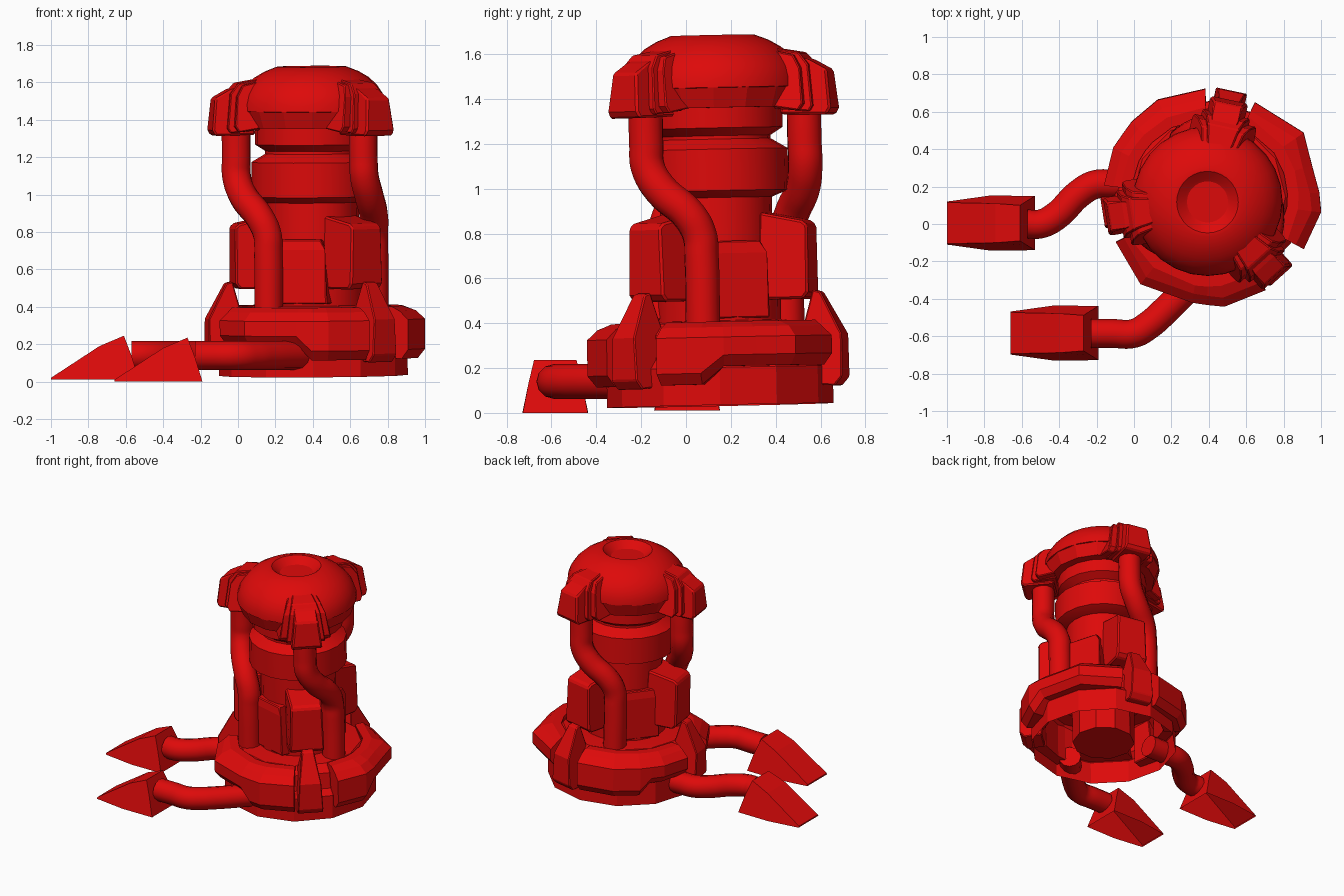
import bpy, bmesh
from math import sin, cos, radians, pi
from mathutils import Matrix

if "Cube" in bpy.data.objects:
    bpy.data.objects.remove(bpy.data.objects["Cube"], do_unlink=True)

red = bpy.data.materials.new("red_paint")
red.use_nodes = True
red.diffuse_color = (0.73, 0.003, 0.003, 1)
red.node_tree.nodes["Principled BSDF"].inputs["Base Color"].default_value = red.diffuse_color

# The tower leans slightly on its base
TOWER = (Matrix.Translation((0.403, 0.154, 0.0)) @ Matrix.Rotation(0.022, 4, "X")
         @ Matrix.Rotation(-0.006, 4, "Y"))
ARMS = (78, 189, 312)


def add(name, bm, matrix, bevel=0.0, smooth=0, hollow=False):
    bmesh.ops.recalc_face_normals(bm, faces=bm.faces)
    if hollow:
        bm.normal_update()
        under = [f for f in bm.faces if f.normal.z < -0.95]
        bmesh.ops.delete(bm, geom=under, context="FACES")
    mesh = bpy.data.meshes.new(name)
    bm.to_mesh(mesh)
    bm.free()
    finish(name, mesh, matrix, bevel, smooth)


def finish(name, mesh, matrix, bevel=0.0, smooth=0):
    mesh.materials.clear()
    mesh.materials.append(red)
    if smooth:
        mesh.shade_smooth()
        mesh.set_sharp_from_angle(angle=radians(smooth))
    obj = bpy.data.objects.new(name, mesh)
    bpy.context.scene.collection.objects.link(obj)
    obj.matrix_world = matrix
    if bevel:
        mod = obj.modifiers.new("Bevel", "BEVEL")
        mod.width = bevel
        mod.segments = 1
        mod.limit_method = "ANGLE"
        mod.angle_limit = radians(40)


def loft(bm, rings):
    """Join equal closed sections and cap both ends."""
    rows = [[bm.verts.new(p) for p in ring] for ring in rings]
    n = len(rows[0])
    for a, b in zip(rows, rows[1:]):
        for i in range(n):
            j = (i + 1) % n
            bm.faces.new((a[i], a[j], b[j], b[i]))
    bm.faces.new(rows[0])
    bm.faces.new(rows[-1])


def lathe(name, profile, sides, smooth=30, hollow=False):
    bm = bmesh.new()
    turns = [2 * pi * k / sides for k in range(sides)]
    loft(bm, [[(r * cos(t), r * sin(t), z) for t in turns] for r, z in profile])
    add(name, bm, TOWER, smooth=smooth, hollow=hollow)


def prism(name, profile, matrix, bevel=0.006, hollow=False):
    """Side profile of (reach, height, half width) mirrored across its plane."""
    bm = bmesh.new()
    loft(bm, [[(r, s * w, z) for r, z, w in profile] for s in (-1, 1)])
    add(name, bm, matrix, bevel, hollow=hollow)


def tube(name, points, radius, matrix):
    curve = bpy.data.curves.new(name, "CURVE")
    curve.dimensions = "3D"
    curve.bevel_depth = radius
    curve.bevel_resolution = 4
    curve.resolution_u = 6
    curve.use_fill_caps = True
    spline = curve.splines.new("BEZIER")
    spline.bezier_points.add(len(points) - 1)
    for bp, p in zip(spline.bezier_points, points):
        bp.co = p
        bp.handle_left_type = bp.handle_right_type = "AUTO"
    temp = bpy.data.objects.new(name + "_path", curve)
    bpy.context.scene.collection.objects.link(temp)
    graph = bpy.context.evaluated_depsgraph_get()
    mesh = bpy.data.meshes.new_from_object(temp.evaluated_get(graph))
    bpy.data.objects.remove(temp, do_unlink=True)
    finish(name, mesh, matrix, smooth=40)


def turned(angle):
    return TOWER @ Matrix.Rotation(radians(angle), 4, "Z")


# Open-bottomed base hull around a central core
lathe("base_hull", [(0.505, 0.033), (0.505, 0.2), (0.47, 0.24), (0.46, 0.35),
                    (0.41, 0.4), (0.29, 0.41)], 12, 20, hollow=True)
lathe("base_core", [(0.215, 0.06), (0.215, 0.4)], 10, 20)

# Stepped column
lathe("column", [(0.28, 0.38), (0.28, 0.5), (0.25, 0.53), (0.25, 0.97), (0.2, 1.0)], 20)
lathe("column_drum", [(0.24, 0.955), (0.325, 0.99), (0.325, 1.175), (0.25, 1.22)], 20)
lathe("column_neck", [(0.25, 1.2), (0.25, 1.235), (0.305, 1.27), (0.305, 1.4)], 20)

# Faceted rim under a smooth dome with a round socket in the top
lathe("dome_rim", [(0.28, 1.36), (0.365, 1.36), (0.398, 1.45), (0.3, 1.46)], 16, 10)
lathe("dome", [(0.36, 1.44), (0.4, 1.45), (0.397, 1.49), (0.38, 1.54), (0.35, 1.585),
               (0.305, 1.628), (0.25, 1.66), (0.185, 1.685), (0.165, 1.685),
               (0.125, 1.65), (0.11, 1.64)], 28)


# Armour skirt: each section has a raised part that clears the hoses
def skirt(name, stations):
    rings = []
    for angle, low, reach in stations:
        t = radians(angle)
        section = [(0.42, low), (reach - 0.04, low), (reach, low + 0.05), (reach, 0.335),
                   (reach - 0.05, 0.38), (0.48, 0.405), (0.42, 0.405)]
        rings.append([(r * cos(t), r * sin(t), z) for r, z in section])
    bm = bmesh.new()
    loft(bm, rings)
    add(name, bm, TOWER)


RAISED, LOW = 0.205, 0.125
skirt("front_skirt", [(206, RAISED, 0.555), (232, RAISED, 0.595), (261, RAISED, 0.575),
                      (269, LOW, 0.58), (278, LOW, 0.595), (301, LOW, 0.585)])
skirt("side_skirt", [(-29, LOW, 0.58), (-8, LOW, 0.605), (2, RAISED, 0.59),
                     (17, RAISED, 0.575), (34, RAISED, 0.61), (64, RAISED, 0.56)])
skirt("back_skirt", [(92, LOW, 0.575), (118, LOW, 0.585), (136, LOW, 0.575),
                     (144, RAISED, 0.57), (153, RAISED, 0.575), (174, RAISED, 0.565)])

for angle in ARMS:
    here = turned(angle)
    # Upright fin between skirt sections
    prism("base_fin", [(0.42, 0.12, 0.085), (0.54, 0.11, 0.085), (0.575, 0.15, 0.085),
                       (0.575, 0.34, 0.075), (0.475, 0.53, 0.04), (0.44, 0.54, 0.04),
                       (0.4, 0.38, 0.07)], here)
    # Box pod on the column
    prism("column_pod", [(0.2, 0.5, 0.115), (0.41, 0.5, 0.115), (0.435, 0.53, 0.115),
                         (0.435, 0.83, 0.105), (0.41, 0.85, 0.105), (0.22, 0.89, 0.115)], here, 0.01)
    # Curved plate between pods
    prism("column_plate", [(0.2, 0.42, 0.17), (0.28, 0.42, 0.15), (0.28, 0.71, 0.15),
                           (0.27, 0.765, 0.115), (0.2, 0.765, 0.115)], turned(angle + 66))
    # Layered dome bracket
    prism("bracket_flange", [(0.3, 1.36, 0.18), (0.42, 1.34, 0.175), (0.44, 1.37, 0.17),
                             (0.425, 1.53, 0.145), (0.39, 1.59, 0.115), (0.3, 1.61, 0.095)], here)
    prism("bracket_collar", [(0.3, 1.35, 0.13), (0.46, 1.335, 0.13), (0.475, 1.36, 0.13),
                             (0.455, 1.545, 0.105), (0.41, 1.6, 0.085), (0.3, 1.62, 0.065)], here)
    prism("bracket_head", [(0.32, 1.325, 0.1), (0.535, 1.32, 0.105), (0.552, 1.35, 0.1),
                           (0.535, 1.52, 0.08), (0.455, 1.565, 0.08), (0.36, 1.6, 0.06)], here, 0.01)
    # Hose from bracket that twists around to the base
    path = [(0, 0.41, 1.38), (0, 0.41, 1.2), (1, 0.41, 1.1), (9, 0.39, 1.0),
            (28, 0.35, 0.88), (35, 0.335, 0.79), (36, 0.335, 0.7), (36, 0.335, 0.4)]
    tube("column_hose", [(r * cos(radians(a)), r * sin(radians(a)), z) for a, r, z in path],
         0.078, here)

# Ground hoses and their open-bottomed wedge feet
ROUTES = [
    [(0.05, 0.215), (-0.12, 0.215), (-0.21, 0.21), (-0.29, 0.165),
     (-0.42, 0.04), (-0.5, 0.0), (-0.57, 0.0)],
    [(0.37, -0.25), (0.26, -0.37), (0.16, -0.47), (0.08, -0.54),
     (0.0, -0.585), (-0.12, -0.585), (-0.23, -0.585)],
]
for route, heel in zip(ROUTES, ((-0.53, 0.005, 0.01), (-0.19, -0.583, 0.0))):
    tube("ground_hose", [(x, y, 0.14) for x, y in route], 0.077, Matrix())
    place = Matrix.Translation(heel) @ Matrix.Rotation(pi, 4, "Z")
    prism("wedge_foot", [(0, 0, 0.145), (0.24, 0, 0.147), (0.47, 0, 0.115), (0.47, 0.01, 0.11),
                         (0.21, 0.18, 0.105), (0.08, 0.235, 0.095), (0.04, 0.13, 0.12)],
          place, 0, hollow=True)
